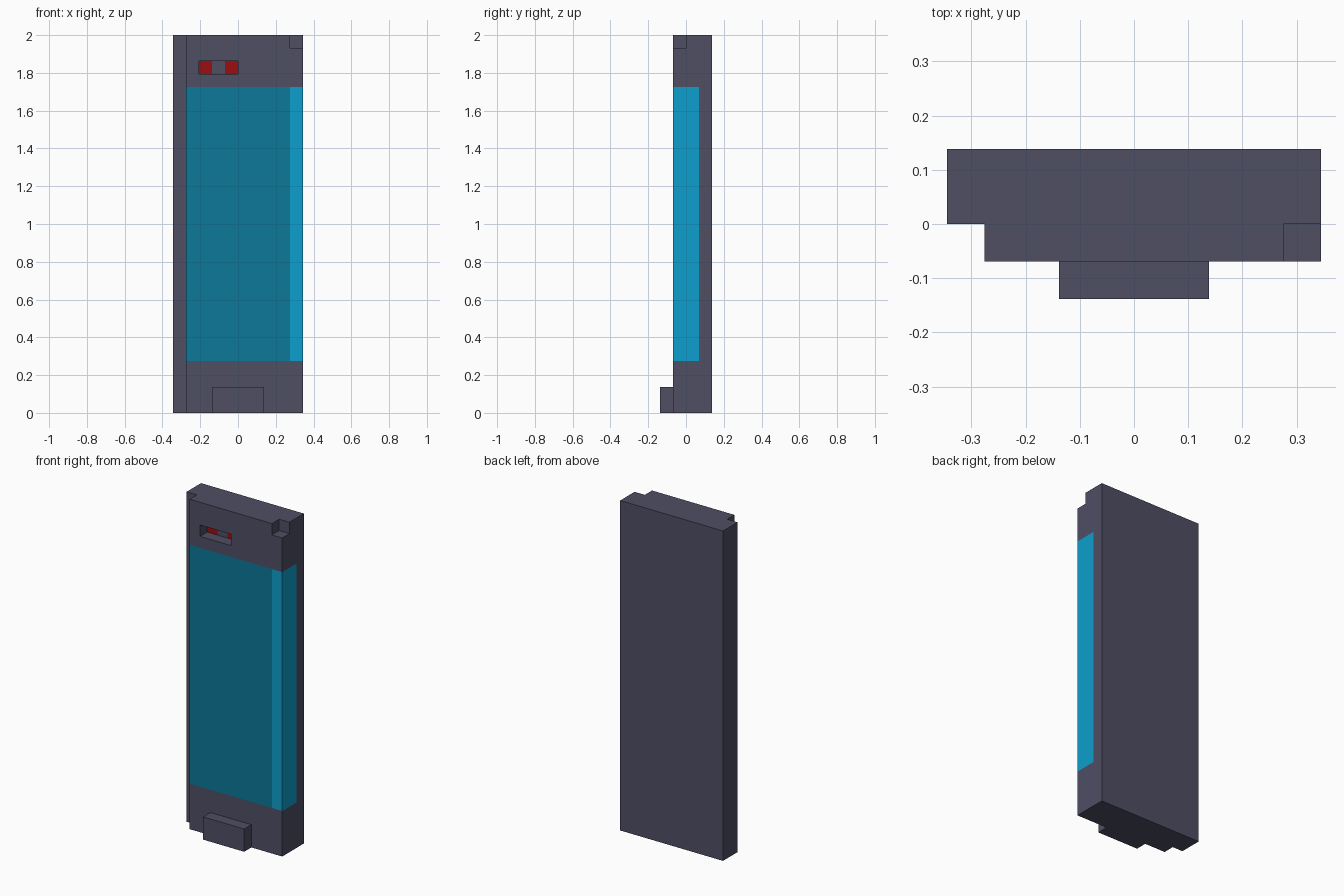
import bpy, bmesh
from mathutils import Vector

if "Cube" in bpy.data.objects:
    bpy.data.objects.remove(bpy.data.objects["Cube"])

U = 2 / 29  # one block of the grid (10 wide, 4 deep, 29 high)


def material(name, rgb):
    lin = [((c / 255 + 0.055) / 1.055) ** 2.4 if c > 10 else c / 255 / 12.92 for c in rgb]
    m = bpy.data.materials.new(name)
    m.diffuse_color = (*lin, 1)
    m.use_nodes = True
    m.node_tree.nodes["Principled BSDF"].inputs["Base Color"].default_value = m.diffuse_color
    return m


casing = material("slate casing", (78, 78, 100))
teal = material("dark teal", (12, 120, 153))
blue = material("bright blue", (13, 159, 205))
red = material("red", (155, 14, 14))


def block(x0, x1, y0, y1, z0, z1):
    return {(x, y, z) for x in range(x0, x1) for y in range(y0, y1) for z in range(z0, z1)}


# Parts as sets of blocks; later parts replace the blocks they are inlaid into
layers = [
    ("back_slab", casing, block(0, 10, 2, 4, 0, 29)),
    ("front_panel", casing, block(1, 10, 1, 2, 0, 29)),
    ("foot_step", casing, block(3, 7, 0, 1, 0, 2)),
    ("screen", teal, block(1, 9, 1, 2, 4, 25)),
    ("screen_side", blue, block(9, 10, 1, 3, 4, 25)),
    ("left_indicator", red, block(2, 3, 2, 3, 26, 27)),
    ("right_indicator", red, block(4, 5, 2, 3, 26, 27)),
]
# Recessed slot and missing top corner
removed = block(2, 5, 1, 2, 26, 27) | block(9, 10, 1, 2, 28, 29)

owner = {}
for name, mat, cells in layers:
    for c in cells - removed:
        owner[c] = name


def build(name, mat):
    """Skin the exposed sides of a part and merge coplanar faces."""
    bm = bmesh.new()
    for cell in (c for c, n in owner.items() if n == name):
        for axis in range(3):
            for side in (0, 1):
                near = list(cell)
                near[axis] += 2 * side - 1
                if tuple(near) in owner:
                    continue
                corners = []
                for a, b in ((0, 0), (1, 0), (1, 1), (0, 1)):
                    p = Vector(cell)
                    p[axis] += side
                    p[(axis + 1) % 3] += a
                    p[(axis + 2) % 3] += b
                    corners.append(bm.verts.new((p - Vector((5, 2, 0))) * U))
                bm.faces.new(corners if side else corners[::-1])
    bmesh.ops.remove_doubles(bm, verts=bm.verts[:], dist=U / 100)
    bmesh.ops.dissolve_limit(bm, angle_limit=0.01, verts=bm.verts[:], edges=bm.edges[:])
    mesh = bpy.data.meshes.new(name)
    bm.to_mesh(mesh)
    bm.free()
    mesh.materials.append(mat)
    bpy.context.collection.objects.link(bpy.data.objects.new(name, mesh))


for name, mat, _ in layers:
    build(name, mat)
